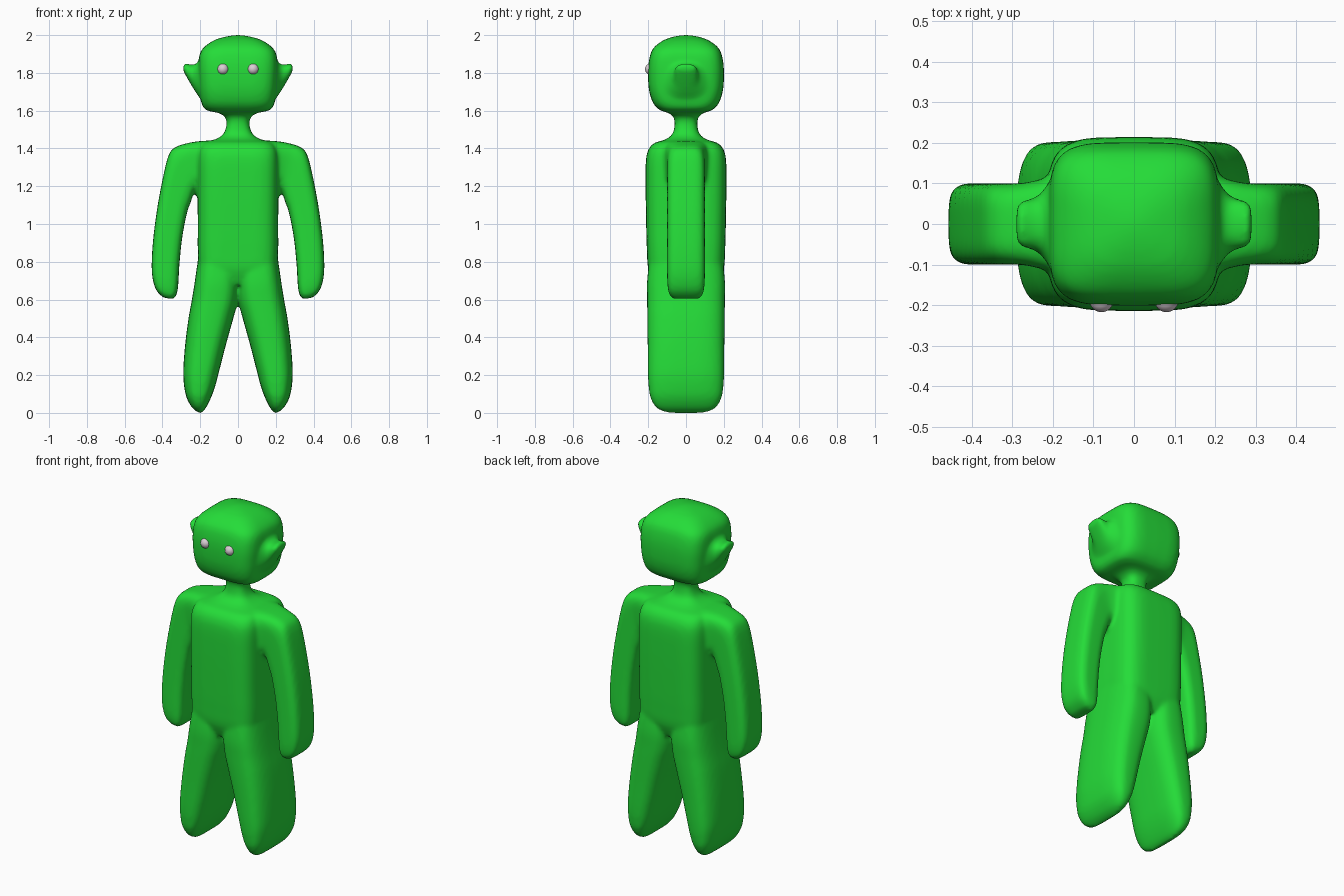
import bpy
import bmesh
import math
from mathutils import Vector

default = bpy.data.objects.get("Cube")
if default:
    bpy.data.objects.remove(default, do_unlink=True)

SEGMENTS = 40   # points around each ring
STEPS = 5       # rings between two key sections


def make_material(name, rgb):
    mat = bpy.data.materials.new(name)
    mat.use_nodes = True
    colour = (*rgb, 1)
    mat.diffuse_color = colour
    mat.node_tree.nodes["Principled BSDF"].inputs["Base Color"].default_value = colour
    return mat


def spline(keys):
    """Smoothly interpolate a list of equal-length key sections."""
    keys = [Vector(k) for k in keys]
    padded = [keys[0]] + keys + [keys[-1]]
    for p, a, b, q in zip(padded, padded[1:], padded[2:], padded[3:]):
        for i in range(STEPS):
            t = i / STEPS
            yield (a * 2 + (b - p) * t + (p * 2 - a * 5 + b * 4 - q) * t ** 2
                   + (a * 3 - p - b * 3 + q) * t ** 3) / 2
    yield keys[-1]


def power(value, exponent):
    return math.copysign(abs(value) ** exponent, value)


def loft(bm, keys, side=1):
    """Skin rounded-box rings; key = (x, z of one edge, x, z of other edge,
    half depth, squareness)."""
    rings = []
    for ax, az, bx, bz, depth, square in spline(keys):
        ring = []
        for i in range(SEGMENTS):
            angle = math.tau * i / SEGMENTS
            u = power(math.cos(angle), 2 / square)
            v = power(math.sin(angle), 2 / square)
            x = (ax + bx) / 2 + u * (bx - ax) / 2
            z = (az + bz) / 2 + u * (bz - az) / 2
            ring.append(bm.verts.new((side * x, v * depth, z)))
        rings.append(ring)
    for low, high in zip(rings, rings[1:]):
        for i in range(SEGMENTS):
            j = (i + 1) % SEGMENTS
            bm.faces.new((low[i], low[j], high[j], high[i]))
    bm.faces.new(rings[0])
    bm.faces.new(rings[-1])


# Torso, neck and head in one column: height, half width, half depth
core = [
    (.68, .19, .17), (.76, .208, .2), (.86, .213, .207), (1, .213, .211),
    (1.2, .214, .214), (1.34, .214, .212), (1.4, .205, .196),
    (1.43, .183, .165), (1.442, .14, .125), (1.455, .105, .095),
    (1.48, .075, .07), (1.53, .06, .06), (1.565, .068, .066),
    (1.587, .1, .09), (1.597, .15, .125), (1.61, .178, .148),
    (1.64, .193, .174), (1.69, .202, .192), (1.75, .207, .2),
    (1.83, .21, .2), (1.9, .203, .188), (1.94, .176, .165),
    (1.975, .122, .115), (1.993, .06, .06), (2, .015, .015),
]
# Leg: height, inner x, outer x, half depth
leg = [
    (.95, .02, .19, .17), (.84, .005, .208, .19), (.7, -.005, .228, .206),
    (.6, .0, .244, .206), (.5, .025, .262, .205), (.36, .064, .28, .203),
    (.22, .1, .29, .202), (.14, .121, .285, .198), (.08, .143, .272, .188),
    (.03, .168, .245, .16), (.006, .186, .217, .12), (0, .196, .206, .1),
]
# Arm: outer edge x and z, inner edge x and z, half depth
arm = [
    (.12, 1.443, .12, 1.2, .15), (.21, 1.438, .2, 1.2, .118),
    (.28, 1.425, .225, 1.19, .103), (.335, 1.405, .24, 1.15, .1),
    (.365, 1.37, .252, 1.11, .1), (.39, 1.28, .27, 1.06, .1),
    (.425, 1.1, .295, .93, .1), (.449, .92, .309, .8, .1),
    (.457, .78, .314, .72, .1), (.45, .7, .318, .66, .098),
    (.43, .645, .328, .62, .09), (.395, .61, .345, .602, .07),
]
# Ear: x, bottom, top, half depth
ear = [
    (.17, 1.65, 1.88, .14), (.195, 1.66, 1.868, .125),
    (.215, 1.685, 1.853, .095), (.235, 1.715, 1.843, .07),
    (.26, 1.757, 1.846, .062), (.28, 1.793, 1.85, .055),
    (.29, 1.812, 1.842, .04),
]

bm = bmesh.new()
loft(bm, [(-w, z, w, z, d, 2 + 11 * w) for z, w, d in core])
for side in (-1, 1):
    loft(bm, [(a, z, b, z, d, 3) for z, a, b, d in leg], side)
    loft(bm, [(*key, 4) for key in arm], side)
    loft(bm, [(x, low, x, top, d, 2.5) for x, low, top, d in ear], side)
bmesh.ops.recalc_face_normals(bm, faces=bm.faces)

mesh = bpy.data.meshes.new("body")
bm.to_mesh(mesh)
bm.free()
body = bpy.data.objects.new("body", mesh)
bpy.context.collection.objects.link(body)
mesh.materials.append(make_material("green skin", (.018, .72, .04)))
mesh.polygons.foreach_set("use_smooth", [True] * len(mesh.polygons))

# Fuse the parts into one skin and soften the joins
fuse = body.modifiers.new("fuse", 'REMESH')
fuse.mode = 'VOXEL'
fuse.voxel_size = .011
fuse.use_smooth_shade = True
soften = body.modifiers.new("soften", 'SMOOTH')
soften.factor = .5
soften.iterations = 8

# Eyes
eye_material = make_material("pale eye", (.7, .62, .66))
for side, label in ((1, "left"), (-1, "right")):
    bpy.ops.mesh.primitive_uv_sphere_add(
        segments=24, ring_count=16, radius=.03, location=(side * .08, -.187, 1.82))
    eye = bpy.context.object
    eye.name = label + "_eye"
    eye.data.materials.append(eye_material)
    bpy.ops.object.shade_smooth()
